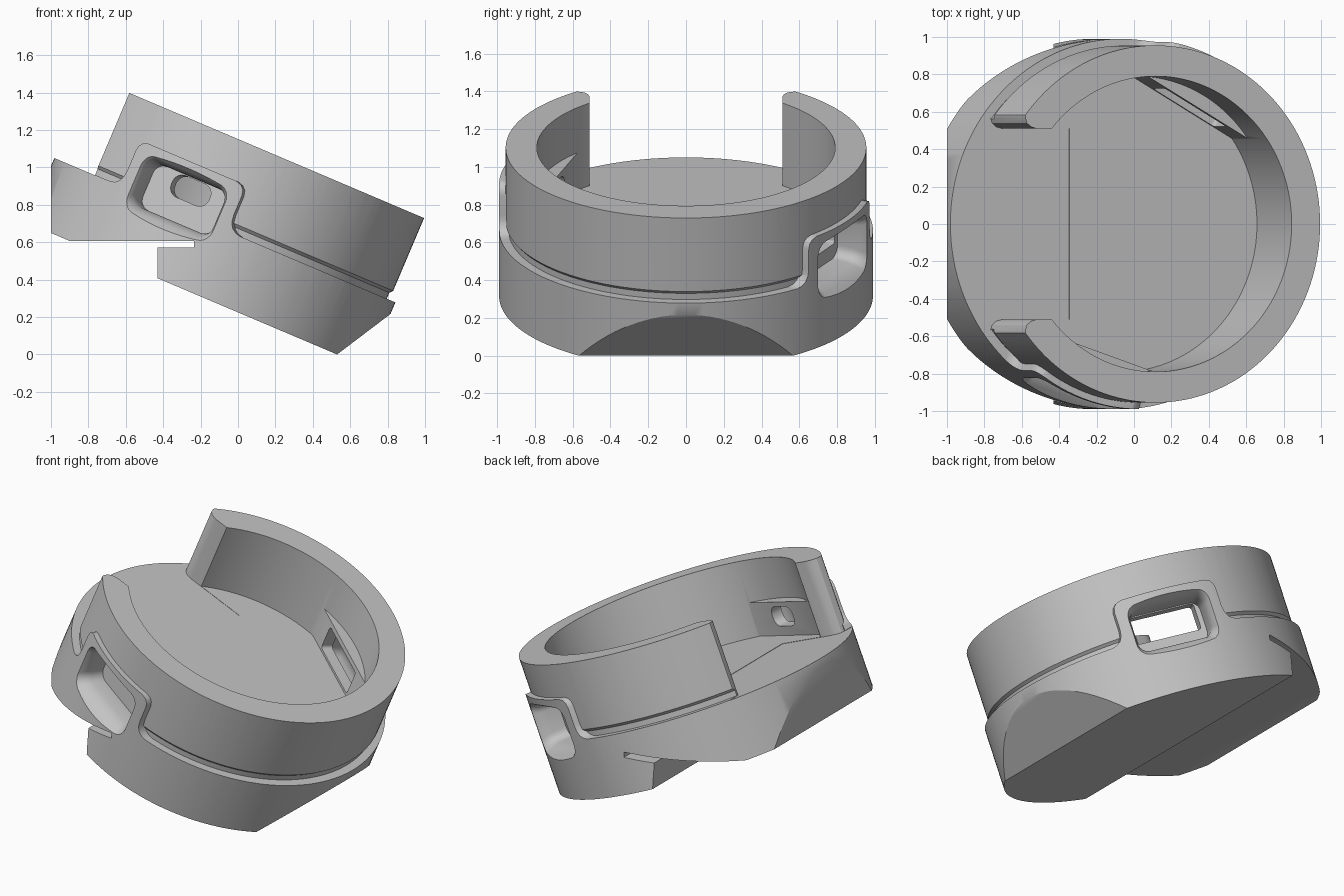
import bpy, bmesh, math
from mathutils import Matrix

if "Cube" in bpy.data.objects:
    bpy.data.objects.remove(bpy.data.objects["Cube"], do_unlink=True)

# Tilted frame of the dish: x along the disc, z along its axis
TILT = Matrix.Rotation(math.radians(23), 4, 'Y') @ Matrix.Translation((-0.324, 0, 0))
FLOOR = 0.585


def loft(name, sections, matrix, closed=False):
    """Solid through matching sections, capped at both ends or closed on itself."""
    bm = bmesh.new()
    rings = [[bm.verts.new(p) for p in s] for s in sections]
    n = len(rings[0])
    if closed:
        rings.append(rings[0])
    else:
        bm.faces.new(rings[0])
        bm.faces.new(rings[-1])
    for a, b in zip(rings, rings[1:]):
        for i in range(n):
            j = (i + 1) % n
            bm.faces.new((a[i], a[j], b[j], b[i]))
    bm.transform(matrix)
    bmesh.ops.recalc_face_normals(bm, faces=bm.faces[:])
    mesh = bpy.data.meshes.new(name)
    bm.to_mesh(mesh)
    bm.free()
    obj = bpy.data.objects.new(name, mesh)
    bpy.context.collection.objects.link(obj)
    return obj


def turned(name, profile, closed=False):
    """Round solid from (radius, height) steps."""
    angles = [math.tau * i / 144 for i in range(144)]
    sections = [[(r * math.cos(a), r * math.sin(a), z) for a in angles] for r, z in profile]
    return loft(name, sections, TILT, closed)


def measure(mesh):
    """Volume of the mesh, and whether it is a closed solid."""
    bm = bmesh.new()
    bm.from_mesh(mesh)
    result = bm.calc_volume(), all(e.is_manifold for e in bm.edges)
    bm.free()
    return result


def combine(target, tool, operation):
    """Boolean that takes the first solver giving a changed, closed solid."""
    before = measure(target.data)[0]
    mod = target.modifiers.new("Combine", 'BOOLEAN')
    mod.operation = operation
    mod.object = tool
    for solver in ('MANIFOLD', 'EXACT'):
        mod.solver = solver
        graph = bpy.context.evaluated_depsgraph_get()
        graph.update()
        mesh = bpy.data.meshes.new_from_object(target.evaluated_get(graph))
        volume, solid = measure(mesh)
        if solid and volume > 0.01 and abs(volume - before) > 1e-5:
            break
    target.modifiers.remove(mod)
    target.data = mesh
    bpy.data.objects.remove(tool, do_unlink=True)


def rounded_rect(half, low, high, radius, depth):
    """Rounded rectangle facing +y at the given depth."""
    points = []
    corners = [(half, high), (-half, high), (-half, low), (half, low)]
    for k, (x, z) in enumerate(corners):
        cx = x - math.copysign(radius, x)
        cz = z - radius if z == high else z + radius
        for step in range(7):
            a = math.radians(90 * k + 15 * step)
            points.append((cx + radius * math.cos(a), depth, cz + radius * math.sin(a)))
    return points


def extrude_y(name, outline, y0, y1, matrix):
    return loft(name, [[(x, y, z) for x, z in outline] for y in (y0, y1)], matrix)


def port_frame(degrees):
    return TILT @ Matrix.Rotation(math.radians(degrees), 4, 'Z')


front_port = port_frame(161.5)
back_port = port_frame(-29.8)

# Dish: solid base, floor and full-width wall
dish = turned("tilted_dish", [(0.99, 0.207), (0.99, 1.06), (0.79, 1.06), (0.79, FLOOR)])

# Gap in the wall with rounded tips
half_gap = [(-0.3, 0.51), (-0.69, 0.51), (-0.725, 0.52), (-0.748, 0.54),
            (-0.757, 0.57), (-0.757, 0.7), (-1.2, 0.7)]
gap = half_gap + [(x, -y) for x, y in reversed(half_gap)]
combine(dish, loft("wall_gap", [[(x, y, z) for x, y in gap] for z in (FLOOR - 0.002, 1.3)],
                   TILT), 'DIFFERENCE')

# Upright and level cuts: flat end, slanted toe, under-notch with slot
cuts = {
    "flat_end": [(-1.6, -0.5), (-1, -0.5), (-1, 1.6), (-1.6, 1.6)],
    "slanted_toe": [(0.266, -0.2), (1.4, -0.2), (1.4, 0.66), (0.53, 0)],
    "under_notch": [(-1.5, -0.5), (-0.43, -0.5), (-0.43, 0.573),
                    (-0.235, 0.573), (-0.235, 0.607), (-1.5, 0.607)],
}
for name, outline in cuts.items():
    combine(dish, extrude_y(name, outline, -1.3, 1.3, Matrix.Identity(4)), 'DIFFERENCE')

# Step in the outer wall, leaving a raised surround at each port
step = turned("wall_step_cutter", [(0.94, FLOOR), (1.15, FLOOR), (1.15, 1.2),
                                   (0.955, 1.2), (0.955, 0.637), (0.94, 0.62)], closed=True)
half_boss = [(0.41, 0.5), (0.41, FLOOR - 0.003), (0.37, 0.592), (0.345, 0.61), (0.33, 0.64),
             (0.325, 0.68), (0.325, 0.79), (0.318, 0.82), (0.30, 0.84), (0.27, 0.85)]
boss = half_boss + [(-x, z) for x, z in reversed(half_boss)]
for frame in (front_port, back_port):
    combine(step, extrude_y("port_surround", boss, 0.84, 1.3, frame), 'DIFFERENCE')
combine(dish, step, 'DIFFERENCE')

# Flat pads inside the wall, then pockets and openings through it
pad = [(-0.38, 0.5), (0.38, 0.5), (0.38, 0.8), (-0.38, 0.8)]
openings = [(front_port, 0.115, 0.645, 0.77, 0.055), (back_port, 0.205, 0.60, 0.768, 0.02)]
for frame, half, low, high, radius in openings:
    combine(dish, extrude_y("inner_pad", pad, 0.717, 0.83, frame), 'UNION')
    pocket = [rounded_rect(0.235, 0.52, 0.775, 0.06, 0.79),
              rounded_rect(0.235, 0.52, 0.775, 0.06, 0.88),
              rounded_rect(0.242, 0.51, 0.779, 0.062, 0.92),
              rounded_rect(0.26, 0.49, 0.79, 0.065, 0.955),
              rounded_rect(0.295, 0.455, 0.815, 0.075, 0.995),
              rounded_rect(0.295, 0.455, 0.815, 0.075, 1.2)]
    combine(dish, loft("port_pocket", pocket, frame), 'DIFFERENCE')
    slot = [rounded_rect(half, low, high, radius, d) for d in (0.6, 0.85)]
    combine(dish, loft("port_opening", slot, frame), 'DIFFERENCE')

# Plain grey finish
grey = bpy.data.materials.new("plain grey")
grey.use_nodes = True
colour = (0.55, 0.55, 0.55, 1)
grey.diffuse_color = colour
grey.node_tree.nodes["Principled BSDF"].inputs["Base Color"].default_value = colour
dish.data.materials.clear()
dish.data.materials.append(grey)
for face in dish.data.polygons:
    face.material_index = 0

bpy.ops.object.select_all(action='DESELECT')
dish.select_set(True)
bpy.context.view_layer.objects.active = dish
bpy.ops.object.shade_smooth_by_angle(angle=math.radians(30))
